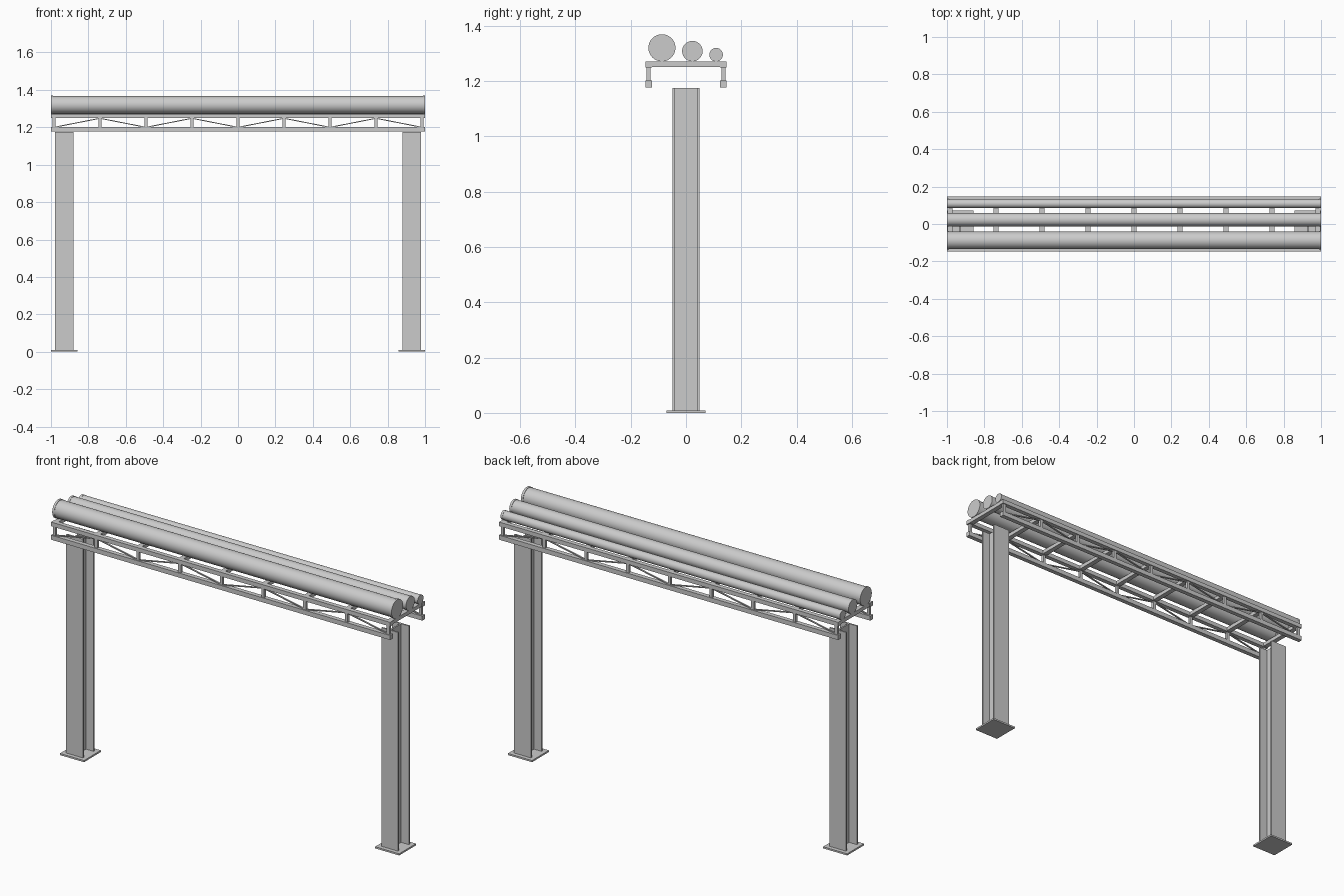
import bpy, math
from mathutils import Vector

if "Cube" in bpy.data.objects:
    bpy.data.objects.remove(bpy.data.objects["Cube"])


def box(name, x0, x1, y0, y1, z0, z1):
    bpy.ops.mesh.primitive_cube_add(size=1, location=((x0 + x1) / 2, (y0 + y1) / 2, (z0 + z1) / 2))
    o = bpy.context.object
    o.name = name
    o.scale = (x1 - x0, y1 - y0, z1 - z0)
    bpy.ops.object.transform_apply(location=False, rotation=False, scale=True)
    return o


def brace(name, a, b, width, thick):
    # flat bar running from a to b in the xz plane
    a, b = Vector(a), Vector(b)
    d, m = b - a, (a + b) / 2
    h = d.length / 2
    o = box(name, m.x - h, m.x + h, m.y - width / 2, m.y + width / 2, m.z - thick / 2, m.z + thick / 2)
    o.rotation_euler.y = -math.atan2(d.z, d.x)


def pipe(name, y, z, r):
    # closed pipe with a slim raised collar at each end, lathed about x
    bpy.ops.mesh.primitive_cylinder_add(vertices=48, radius=r * 0.95, depth=1.98,
                                        location=(0, y, z), rotation=(0, math.pi / 2, 0))
    bpy.context.object.name = name
    bpy.ops.object.shade_smooth_by_angle()
    for s in (-1, 1):
        bpy.ops.mesh.primitive_cylinder_add(vertices=48, radius=r, depth=0.012,
                                            location=(s * 0.994, y, z), rotation=(0, math.pi / 2, 0))
        bpy.context.object.name = name + "_collar"
        bpy.ops.object.shade_smooth_by_angle()


# H-section columns on base plates
for s in (-1, 1):
    x = s * 0.929
    box("base_plate", x - 0.071, x + 0.071, -0.071, 0.071, 0, 0.009)
    for t in (-1, 1):
        y = t * 0.0455
        box("column_flange", x - 0.049, x + 0.049, y - 0.004, y + 0.004, 0.009, 1.174)
    box("column_web", x - 0.004, x + 0.004, -0.0415, 0.0415, 0.009, 1.174)

# Side trusses: chords, posts and alternating diagonals
STEP = 0.246
posts = [(i - 4) * STEP for i in range(9)]
for s in (-1, 1):
    y = s * 0.135
    box("top_chord", -1, 1, y - 0.012, y + 0.012, 1.249, 1.271)
    box("bottom_chord", -1, 1, y - 0.012, y + 0.012, 1.177, 1.201)
    for x in posts:
        box("truss_post", x - 0.008, x + 0.008, y - 0.007, y + 0.007, 1.201, 1.249)
    for i in range(8):
        za, zb = (1.2, 1.248) if i % 2 == 0 else (1.248, 1.2)
        brace("truss_diagonal", (posts[i], y, za), (posts[i + 1], y, zb), 0.008, 0.005)

# Cross beams carrying the pipes
for x in posts:
    box("cross_beam", x - 0.013, x + 0.013, -0.123, 0.123, 1.251, 1.271)

# Three pipes resting on the beams
pipe("large_pipe", -0.087, 1.32, 0.049)
pipe("medium_pipe", 0.023, 1.308, 0.037)
pipe("small_pipe", 0.109, 1.295, 0.0245)
